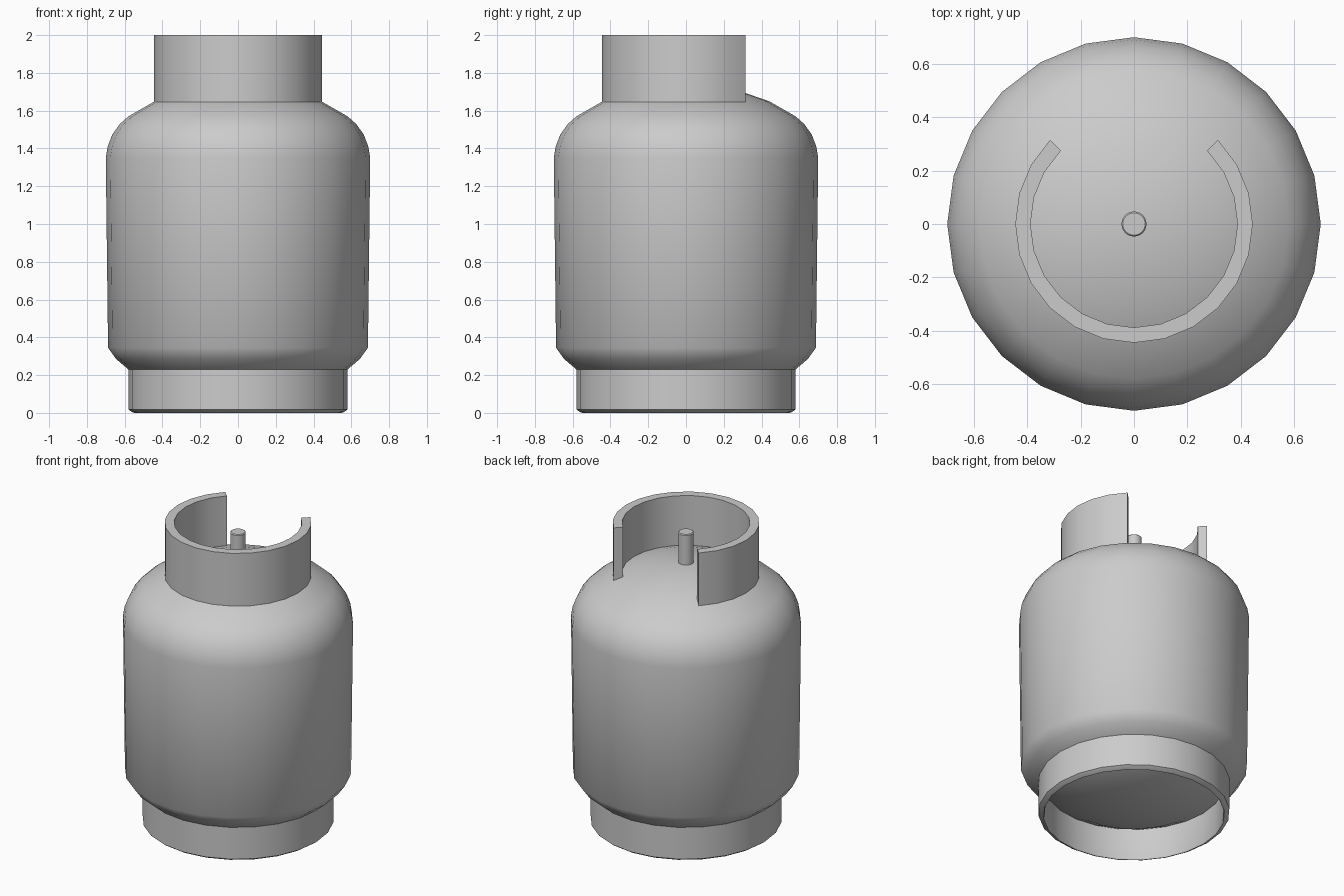
import bpy, bmesh
from math import cos, sin, radians, tau

if "Cube" in bpy.data.objects:
    bpy.data.objects.remove(bpy.data.objects["Cube"])

SIDES = 24


def finish(name, bm, angle=30):
    bmesh.ops.remove_doubles(bm, verts=bm.verts, dist=1e-5)
    bmesh.ops.recalc_face_normals(bm, faces=bm.faces)
    mesh = bpy.data.meshes.new(name)
    bm.to_mesh(mesh)
    bm.free()
    ob = bpy.data.objects.new(name, mesh)
    bpy.context.collection.objects.link(ob)
    bpy.ops.object.select_all(action='DESELECT')
    bpy.context.view_layer.objects.active = ob
    ob.select_set(True)
    bpy.ops.object.shade_smooth_by_angle(angle=radians(angle))
    return ob


def revolve(name, profile, start=0.0, sweep=tau, steps=SIDES, closed=False, angle=30):
    """Turn an (r, z) profile around z; a closed partial sweep gets end caps."""
    bm = bmesh.new()
    full = abs(sweep - tau) < 1e-6
    rings = []
    for i in range(steps if full else steps + 1):
        a = start + sweep * i / steps
        rings.append([bm.verts.new((r * cos(a), r * sin(a), z)) for r, z in profile])
    n = len(profile)
    for i in range(steps):
        a, b = rings[i], rings[(i + 1) % len(rings)]
        for j in range(n if closed else n - 1):
            k = (j + 1) % n
            if profile[j][0] == 0:
                bm.faces.new((a[j], b[k], a[k]))
            elif profile[k][0] == 0:
                bm.faces.new((a[j], b[j], a[k]))
            else:
                bm.faces.new((a[j], b[j], b[k], a[k]))
    if closed and not full:
        bm.faces.new(rings[0])
        bm.faces.new(rings[-1])
    loose = [v for v in bm.verts if not v.link_faces]
    bmesh.ops.delete(bm, geom=loose, context='VERTS')
    # merge the fan tips on the axis
    return finish(name, bm, angle)


# Tank body with domed top and underside
revolve("tank_body", [
    (0, 0.08), (0.25, 0.10), (0.44, 0.155), (0.58, 0.23), (0.645, 0.285), (0.688, 0.345),
    (0.70, 1.35), (0.69, 1.41), (0.665, 1.475), (0.625, 1.53), (0.58, 1.57),
    (0.44, 1.65), (0.31, 1.695), (0.16, 1.73), (0, 1.74)], angle=40)

# Base ring with chamfered lower edge
revolve("base_ring", [(0.58, 0.24), (0.58, 0.018), (0.562, 0.005), (0.55, 0), (0.545, 0.01), (0.545, 0.24)],
        closed=True)

# Collar guard, open at the back
revolve("collar_guard", [(0.445, 1.645), (0.445, 2.0), (0.388, 2.0), (0.388, 1.645)],
        start=radians(135), sweep=radians(270), steps=18, closed=True)

# Valve stem
revolve("valve_stem", [(0, 1.70), (0.047, 1.70), (0.047, 1.935), (0.042, 1.94), (0, 1.94)])
